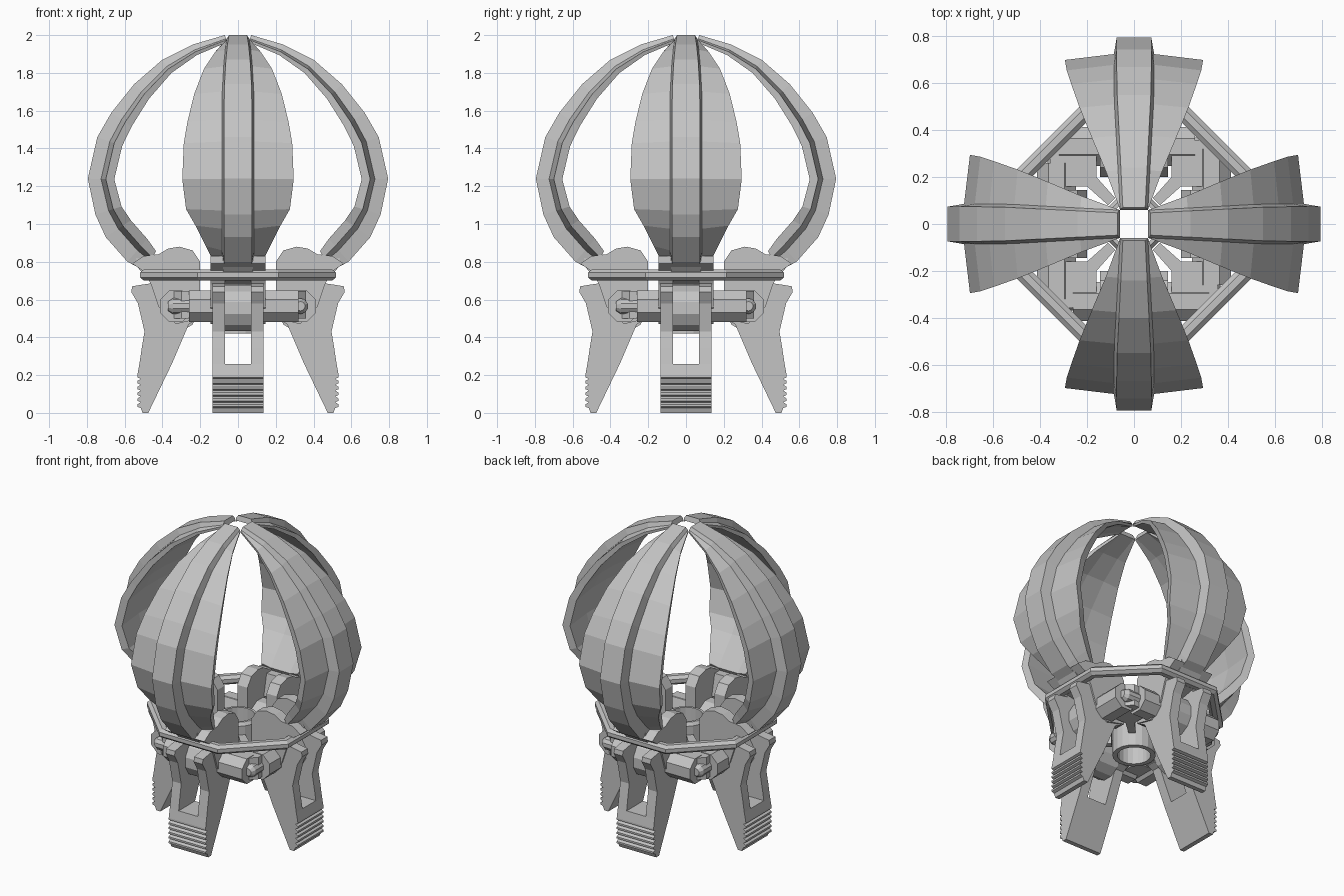
import bpy, bmesh, math
from mathutils import Matrix, Vector

cube = bpy.data.objects.get("Cube")
if cube:
    bpy.data.objects.remove(cube, do_unlink=True)

grey = bpy.data.materials.new("plain grey")
grey.use_nodes = True
grey.diffuse_color = (0.55, 0.55, 0.55, 1)
grey.node_tree.nodes["Principled BSDF"].inputs["Base Color"].default_value = (0.55, 0.55, 0.55, 1)


def loft(sections, closed=False):
    """Skin a list of equal-length cross-sections into a mesh."""
    bm = bmesh.new()
    rings = [[bm.verts.new(p) for p in s] for s in sections]
    n = len(rings[0])
    pairs = list(zip(rings, rings[1:]))
    if closed:
        pairs.append((rings[-1], rings[0]))
    else:
        bm.faces.new(rings[0])
        bm.faces.new(rings[-1])
    for a, b in pairs:
        for i in range(n):
            j = (i + 1) % n
            bm.faces.new((a[i], a[j], b[j], b[i]))
    bmesh.ops.recalc_face_normals(bm, faces=bm.faces)
    return bm


def place(name, bm, turns=4):
    """Make one object, or the same part on each of the four arms."""
    mesh = bpy.data.meshes.new(name)
    bm.to_mesh(mesh)
    bm.free()
    mesh.materials.append(grey)
    for k in range(turns):
        ob = bpy.data.objects.new(f"{name}_{k + 1}" if turns > 1 else name, mesh)
        ob.matrix_world = Matrix.Rotation(k * math.pi / 2, 4, "Z")
        bpy.context.collection.objects.link(ob)


def slab(name, profile, y0, y1, mirror=False):
    """Extrude a radius/height profile sideways on every arm."""
    place(name, loft([[(r, y, z) for r, z in profile] for y in (y0, y1)]))
    if mirror:
        place(name + "_mirrored", loft([[(r, -y, z) for r, z in profile] for y in (y0, y1)]))


def disc(r, z, radius, sides):
    return [(r + radius * math.cos((i + 0.5) * math.tau / sides),
             z + radius * math.sin((i + 0.5) * math.tau / sides)) for i in range(sides)]


# Claw petals: ribbed curved shells; station = radius, height, half width, thickness
stations = [(0.07, 2.0, 0.06, 0.04), (0.24, 1.95, 0.12, 0.06), (0.40, 1.87, 0.18, 0.085),
            (0.55, 1.74, 0.232, 0.11), (0.67, 1.59, 0.268, 0.13), (0.745, 1.46, 0.287, 0.14),
            (0.795, 1.24, 0.295, 0.14), (0.755, 1.05, 0.275, 0.145), (0.70, 0.93, 0.225, 0.16),
            (0.585, 0.80, 0.17, 0.16), (0.49, 0.75, 0.14, 0.12)]
sections = []
for i, (r, z, w, d) in enumerate(stations):
    p, q = stations[max(i - 1, 0)], stations[min(i + 1, len(stations) - 1)]
    inward = Vector((q[1] - p[1], 0, p[0] - q[0])).normalized()
    a = 0.044 + 0.03 * min(1, r / 0.6)
    half = [(0, a), (0.5, a + 0.012), (0.68, w), (1, w * 0.95), (0.85, a)]
    pts = [(f, t) for f, t in half] + [(f, -t) for f, t in reversed(half)]
    sections.append([Vector((r, t, z)) + inward * d * f for f, t in pts])
place("claw_petal", loft(sections))

# Knuckle plates joining each claw to its hinge
knuckle = [(0.20, 0.50), (0.20, 0.80), (0.24, 0.86), (0.31, 0.88), (0.37, 0.87), (0.42, 0.84),
           (0.50, 0.83), (0.56, 0.79), (0.50, 0.75), (0.46, 0.68), (0.42, 0.56), (0.33, 0.47)]
slab("knuckle_plate", knuckle, 0.07, 0.145, True)
slab("knuckle_core", [(0.37, 0.68), (0.40, 0.82), (0.54, 0.82), (0.54, 0.78), (0.47, 0.70)], -0.08, 0.08)

# Leg cheeks with a slot between them
cheek = [(0.522, 0.26), (0.51, 0.34), (0.495, 0.43), (0.53, 0.58), (0.565, 0.64),
         (0.56, 0.67), (0.50, 0.68), (0.36, 0.70), (0.22, 0.66), (0.22, 0.49), (0.26, 0.47), (0.35, 0.26)]
slab("leg_cheek", cheek, 0.07, 0.135, True)

# Feet with grip ridges
ridges = []
for i in range(6):
    z = 0.025 + i * 0.031
    ridges += [(0.515, z), (0.533, z + 0.008), (0.533, z + 0.02)]
foot = [(0.475, 0.0), (0.505, 0.0)] + ridges + [(0.522, 0.26), (0.35, 0.26)]
slab("foot", foot, -0.135, 0.135)

# Hinges: barrel, octagonal block on one side, collar and pin on the other
slab("hinge_barrel", disc(0.33, 0.555, 0.125, 12), -0.07, 0.07)
slab("hinge_block", disc(0.33, 0.565, 0.09, 8), 0.135, 0.32)
slab("hinge_collar", disc(0.33, 0.565, 0.09, 8), -0.26, -0.135)
pin = [[(r, y, z) for r, z in disc(0.33, 0.565, radius, 10)]
       for y, radius in ((-0.25, 0.042), (-0.345, 0.042), (-0.37, 0.025))]
place("hinge_pin", loft(pin))

# Central hub ring
hub = [(0.13, 0.42), (0.13, 0.70), (0.115, 0.72), (0.10, 0.72), (0.10, 0.42)]
place("hub_ring", loft([[(r * math.cos(a), r * math.sin(a), z) for r, z in hub]
                        for a in (k * math.tau / 20 for k in range(20))], True), 1)

# Diagonal brackets between hub and hinges
bracket = [(0.08, 0.11), (0.16, 0.20), (0.16, 0.35), (0.30, 0.36), (0.36, 0.30),
           (0.35, 0.16), (0.20, 0.16), (0.11, 0.08)]
place("hub_bracket", loft([[(x, y, z) for x, y in bracket] for z in (0.50, 0.645)]))

# Truncated square band around the claw bases
corners = []
for k in range(4):
    turn = Matrix.Rotation(k * math.pi / 2, 3, "Z")
    corners += [turn @ Vector((0.485, y, 0.73)) for y in (-0.2, 0.2)]
band = []
for c in corners:
    out = Vector((c.x, c.y, 0)).normalized()
    band.append([c + out * u * 1.25 + Vector((0, 0, v)) for u, v in disc(0, 0, 0.032, 8)])
place("band", loft(band, True), 1)
